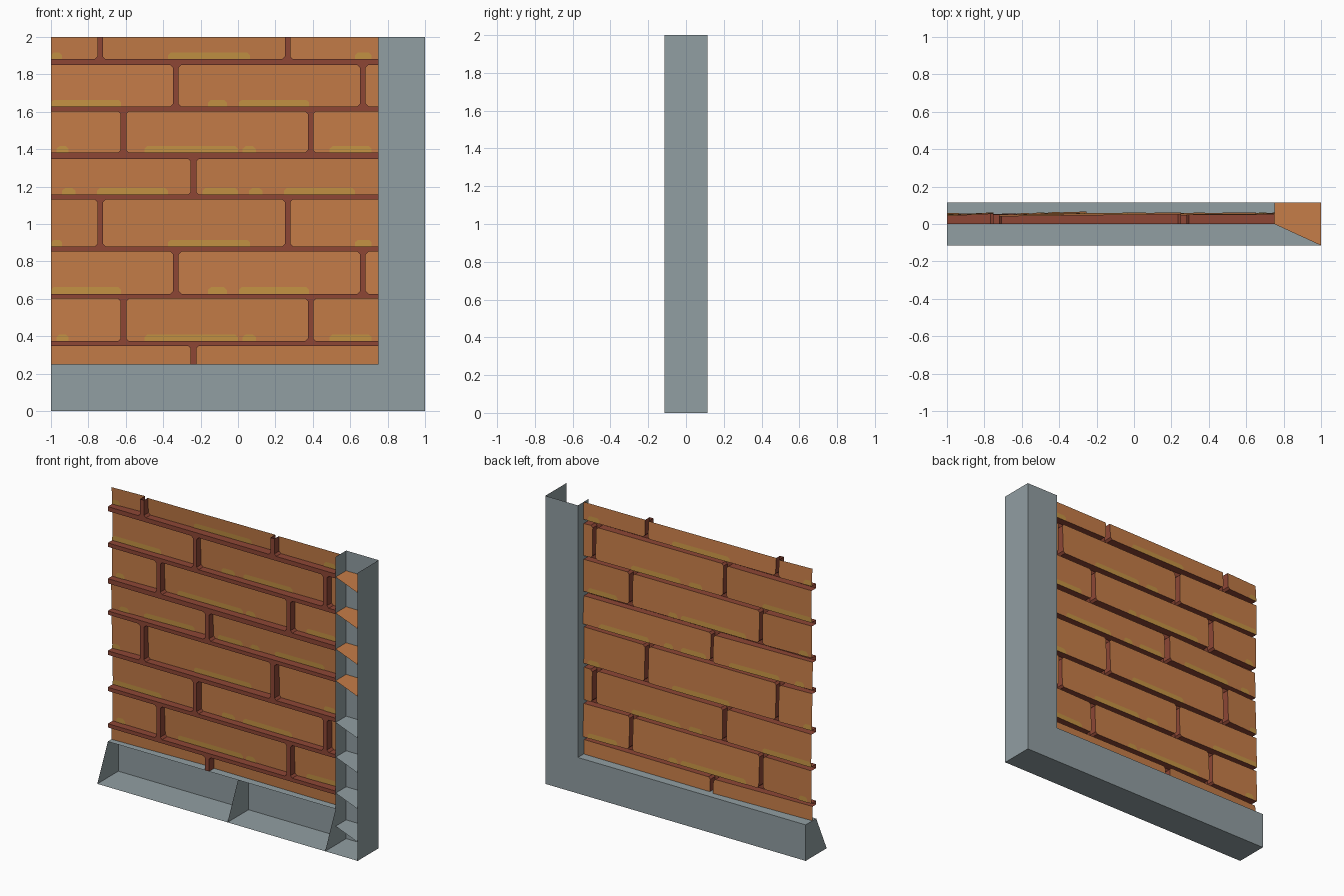
import bpy, bmesh, random

if "Cube" in bpy.data.objects:
    bpy.data.objects.remove(bpy.data.objects["Cube"])
random.seed(4)

def material(name, rgb):
    m = bpy.data.materials.new(name)
    m.diffuse_color = (*rgb, 1)
    m.use_nodes = True
    m.node_tree.nodes["Principled BSDF"].inputs["Base Color"].default_value = m.diffuse_color
    return m

BRICK = material("orange_brick", (0.565, 0.205, 0.065))
MORTAR = material("dark_red_mortar", (0.27, 0.062, 0.036))
MOSS = material("ochre_patch", (0.565, 0.296, 0.058))
STONE = material("grey_frame", (0.283, 0.342, 0.361))

def sheet_object(name, faces, mats):
    """faces: list of (points, material index)"""
    bm = bmesh.new()
    for pts, mi in faces:
        f = bm.faces.new([bm.verts.new(p) for p in pts])
        f.material_index = mi
    bmesh.ops.remove_doubles(bm, verts=bm.verts, dist=1e-5)
    me = bpy.data.meshes.new(name)
    bm.to_mesh(me)
    bm.free()
    for m in mats:
        me.materials.append(m)
    ob = bpy.data.objects.new(name, me)
    bpy.context.collection.objects.link(ob)
    return ob

L, R, BOT, TOP = -1.0, 0.75, 0.25, 2.0
D = 0.115       # half depth of the frame
C = 0.014       # chamfer of the brick corners
HALF = 0.015    # half width of an upright joint

# Row types: upright joint centres, and patches along the lower brick edge
JOINTS = {"A": (-0.737, 0.265), "B": (-0.332, 0.668),
          "C": (-0.612, 0.388), "D": (-0.238,)}
PATCHES = {
    "A": ((-1, -0.94), (-0.375, 0.065), (0.625, 0.715)),
    "B": ((-1, -0.625), (-0.16, -0.06), (0.005, 0.38)),
    "C": ((-0.97, -0.905), (-0.5, 0.0), (0.025, 0.095), (0.49, 0.715)),
    "D": ((-0.94, -0.87), (-0.755, -0.375), (-0.19, 0.0), (0.06, 0.13), (0.245, 0.625)),
}
ROWS = [("D", BOT, 0.348), ("C", 0.374, 0.601), ("B", 0.627, 0.852),
        ("A", 0.88, 1.131), ("D", 1.157, 1.348), ("C", 1.381, 1.602),
        ("B", 1.629, 1.85), ("A", 1.881, TOP)]

mortar, moss = [], []

def flat(x0, x1, z0, z1):
    mortar.append(([(x0, 0, z0), (x1, 0, z0), (x1, 0, z1), (x0, 0, z1)], 0))

def on_border(p, q):
    return any(abs(p[i] - v) < 1e-6 and abs(q[i] - v) < 1e-6
               for i, v in ((0, L), (0, R), (1, BOT), (1, TOP)))

for n, (kind, z0, z1) in enumerate(ROWS):
    faces = []
    ends = [L]
    for j in JOINTS[kind]:
        ends += [j - HALF, j + HALF]
        flat(j - HALF, j + HALF, z0, z1)
    ends.append(R)
    if n + 1 < len(ROWS):
        flat(L, R, z1, ROWS[n + 1][1])
    for x0, x1 in zip(ends[::2], ends[1::2]):
        # each brick face is a slightly tilted plane
        tx = 0.024 if (x0 == L and kind == "D") else random.uniform(-0.008, 0.014)
        tz = random.uniform(0.0, 0.012)

        def depth(x, z):
            return 0.051 + tx * ((x - x0) / (x1 - x0) - 0.5) - tz * ((z - z0) / (z1 - z0) - 0.5)

        # outline with chamfered corners where the brick meets joints
        outline = []
        for cx, cz, first in ((x0, z0, 0), (x1, z0, 1), (x1, z1, 0), (x0, z1, 1)):
            if cx in (L, R) or cz in (BOT, TOP):
                outline.append((cx, cz))
                continue
            sx = C if cx == x0 else -C
            sz = C if cz == z0 else -C
            pair = [(cx, cz + sz), (cx + sx, cz)]
            mortar.append(([(cx, 0, cz)] + [(a, 0, b) for a, b in pair], 0))
            outline += pair[::-1] if first else pair
        faces.append(([(x, depth(x, z), z) for x, z in outline], 0))
        # mortar-coloured returns from the brick face to the joint
        for p, q in zip(outline, outline[1:] + outline[:1]):
            if not on_border(p, q):
                faces.append(([(p[0], 0, p[1]), (q[0], 0, q[1]),
                               (q[0], depth(*q), q[1]), (p[0], depth(*p), p[1])], 1))
        # thin ochre patches on both sides of the face
        for a, b in (PATCHES[kind] if n else ()):
            if a >= x0 - 0.01 and b <= x1 + 0.01:
                h = 0.035
                shape = [(a, z0), (b, z0), (b, z0 + h * 0.6), (b - 0.015, z0 + h),
                         (a + 0.015, z0 + h), (a, z0 + h * 0.6)]
                for off in (-0.002, 0.002):
                    moss.append(([(x, depth(x, z) + off, z) for x, z in shape], 0))
    sheet_object(f"brick_row_{n + 1}", faces, [BRICK, MORTAR])

sheet_object("mortar_joints", mortar, [MORTAR])
sheet_object("ochre_patches", moss, [MOSS])

# Open-fronted grey channel along the bottom and the right side
frame = [
    [(L, 0, BOT), (R, 0, BOT), (R, D, BOT), (L, D, BOT)],      # ledge
    [(R, 0, BOT), (R, 0, TOP), (R, D, TOP), (R, D, BOT)],      # inner jamb
    [(L, D, 0), (1, D, 0), (1, D, BOT), (R, D, BOT), (L, D, BOT)],  # back, low
    [(R, D, BOT), (1, D, BOT), (1, D, TOP), (R, D, TOP)],      # back, upright
    [(L, -D, 0), (1, -D, 0), (1, D, 0), (L, D, 0)],            # base
    [(1, -D, 0), (1, D, 0), (1, D, BOT), (1, D, TOP), (1, -D, TOP)],  # outer side
]
sheet_object("frame_channel", [(f, 0) for f in frame], [STONE])

# Ribs inside the channel: upright ones below, level ones at the right
ribs = [([(x, -D, 0), (x, 0, BOT), (x, D, BOT), (x, D, 0)], 0) for x in (L, 0, R)]
for z in (0.13, 0.36, 0.61, 0.85, 1.14, 1.36, 1.61, 1.86):
    ribs.append(([(R, 0, z), (1, -D, z), (1, D, z), (R, D, z)], int(z > 1)))
sheet_object("frame_ribs", ribs, [STONE, BRICK])
